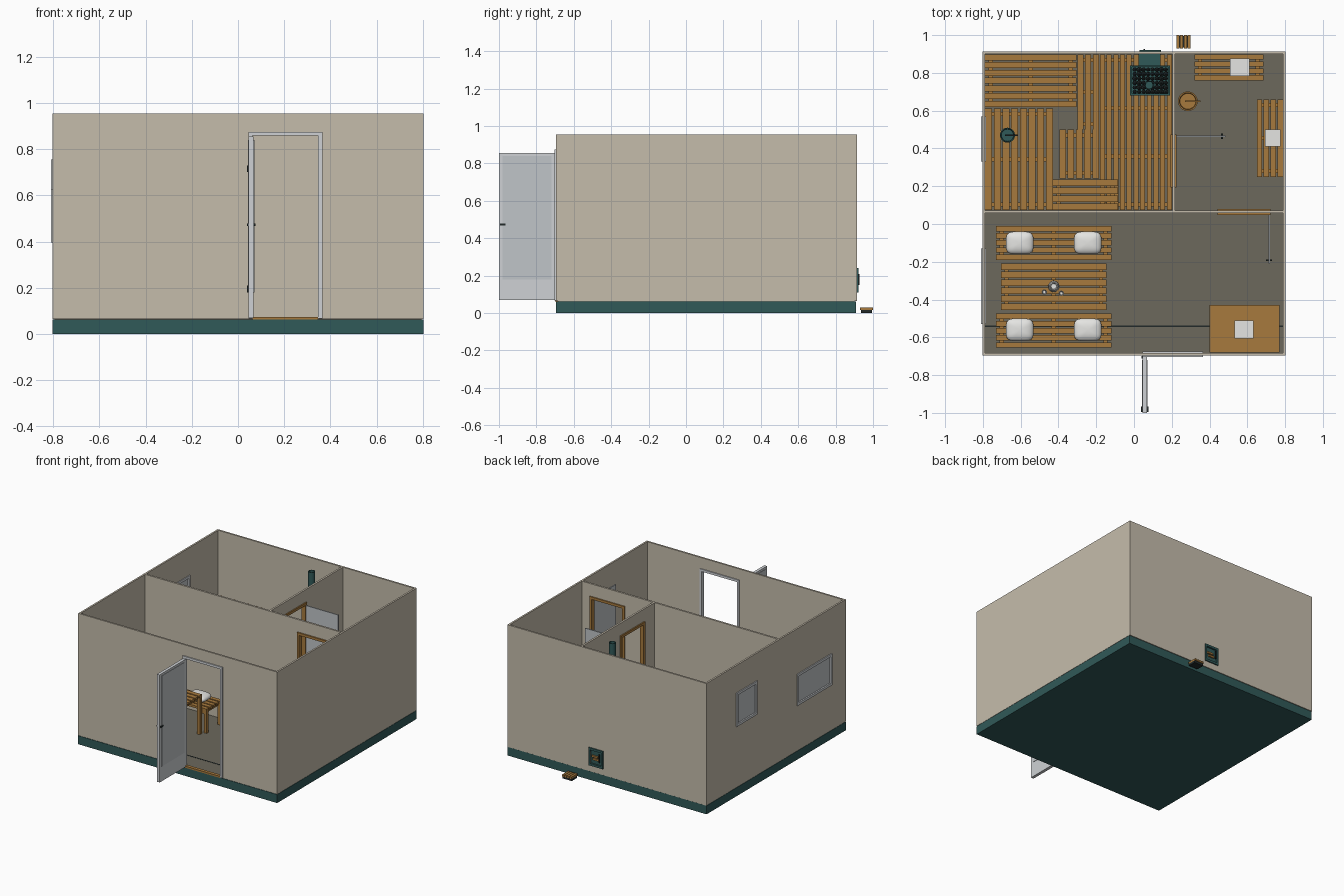
import bpy, bmesh, math, random
from mathutils import Matrix, Vector

if "Cube" in bpy.data.objects:
    bpy.data.objects.remove(bpy.data.objects["Cube"])

random.seed(4)


def mat(name, r, g, b):
    m = bpy.data.materials.new(name)
    m.diffuse_color = (r, g, b, 1)
    m.use_nodes = True
    m.node_tree.nodes["Principled BSDF"].inputs["Base Color"].default_value = m.diffuse_color
    return m


WALL = mat("plaster beige", .56, .505, .41)
TEAL = mat("dark teal", .03, .10, .098)
WOOD = mat("warm wood", .39, .195, .048)
FLOOR = mat("floor tile", .150, .140, .108)
PAINT = mat("pale grey paint", .62, .64, .66)
GLASS = mat("grey glass", .53, .56, .58)
WHITE = mat("white cloth", .78, .78, .76)
DARK = mat("dark metal", .015, .022, .022)


def finish(name, bm, m, smooth=False):
    me = bpy.data.meshes.new(name)
    bm.to_mesh(me)
    bm.free()
    ob = bpy.data.objects.new(name, me)
    bpy.context.collection.objects.link(ob)
    if m:
        me.materials.append(m)
    for p in me.polygons:
        p.use_smooth = smooth
    if smooth:
        bpy.ops.object.select_all(action='DESELECT')
        ob.select_set(True)
        bpy.context.view_layer.objects.active = ob
        bpy.ops.object.shade_smooth_by_angle(angle=math.radians(40))
    return ob


def boxes(name, m, *items):
    """One object from boxes given as (x0, x1, y0, y1, z0, z1)."""
    bm = bmesh.new()
    for x0, x1, y0, y1, z0, z1 in items:
        M = Matrix.Translation(((x0 + x1) / 2, (y0 + y1) / 2, (z0 + z1) / 2))
        M = M @ Matrix.Diagonal((x1 - x0, y1 - y0, z1 - z0, 1))
        bmesh.ops.create_cube(bm, size=1, matrix=M)
    return finish(name, bm, m)


def lathe(name, m, loc, profile, seg=20):
    bm = bmesh.new()
    vs = [bm.verts.new((r, 0, z)) for r, z in profile]
    es = [bm.edges.new(p) for p in zip(vs, vs[1:])]
    bmesh.ops.spin(bm, geom=vs + es, cent=(0, 0, 0), axis=(0, 0, 1),
                   angle=math.tau, steps=seg)
    bmesh.ops.remove_doubles(bm, verts=bm.verts, dist=.0004)
    bmesh.ops.recalc_face_normals(bm, faces=bm.faces)
    bmesh.ops.translate(bm, verts=bm.verts, vec=loc)
    return finish(name, bm, m, True)


def slat_bench(name, x0, x1, y0, y1, z, n, along, base=.068, gap=.009):
    """Slatted top with crossbars and corner legs."""
    out, t, leg = [], .016, .022
    lo, hi = (y0, y1) if along == 'x' else (x0, x1)
    w = (hi - lo + gap) / n
    for i in range(n):
        a, b = lo + i * w, lo + (i + 1) * w - gap
        out.append((x0, x1, a, b, z - t, z) if along == 'x' else (a, b, y0, y1, z - t, z))
    p, q = (x0, x1) if along == 'x' else (y0, y1)
    bars = max(2, round((q - p) / .25) + 1)
    for i in range(bars):
        c = p + .03 + (q - p - .06) * i / (bars - 1)
        bar = (c - .011, c + .011)
        out.append((*bar, lo, hi, z - .04, z - t) if along == 'x'
                   else (lo, hi, *bar, z - .04, z - t))
    if z > .15:
        for x in (x0, x1 - leg):
            for y in (y0, y1 - leg):
                out.append((x, x + leg, y, y + leg, base, z - t))
    return boxes(name, WOOD, *out)


# Foundation and floor
boxes("foundation", TEAL, (-.803, .803, -.695, .91, 0, .062))
boxes("tiled_floor", FLOOR, (-.795, .795, -.685, .9, .06, .068))
boxes("floor_drain_line", DARK, (-.79, .79, -.545, -.537, .066, .0695))

# Wall shell, with rooms, doorways, windows and hatch cut out
walls = boxes("walls", WALL, (-.803, .803, -.695, .913, .064, .955))
cuts = {
    "front_room": (-.79, .79, -.682, .058, 0, 1.1),
    "sauna_room": (-.79, .203, .072, .9, 0, 1.1),
    "wash_room": (.217, .79, .072, .9, 0, 1.1),
    "front_doorway": (.06, .35, -.75, -.64, .05, .862),
    "wash_doorway": (.455, .71, .03, .1, .05, .852),
    "sauna_doorway": (.18, .24, .205, .46, .05, .852),
    "small_window": (-.85, -.75, .345, .555, .525, .74),
    "large_window": (-.85, -.75, -.515, -.145, .41, .61),
    "stove_hatch": (.04, .13, .88, .95, .125, .225),
}
for key, b in cuts.items():
    cutter = boxes("cutter_" + key, None, b)
    cutter.hide_render = True
    cutter.hide_set(True)
    mod = walls.modifiers.new(key, 'BOOLEAN')
    mod.operation, mod.solver, mod.object = 'DIFFERENCE', 'EXACT', cutter

# Windows on the left wall
for name, y0, y1, z0, z1 in (("small", .33, .57, .51, .755), ("large", -.53, -.13, .395, .625)):
    f = .018
    X = (-.81, -.784)
    boxes(name + "_window_frame", PAINT,
          (*X, y0, y0 + f, z0, z1), (*X, y1 - f, y1, z0, z1),
          (*X, y0 + f, y1 - f, z0, z0 + f), (*X, y0 + f, y1 - f, z1 - f, z1))
    boxes(name + "_window_pane", GLASS, (-.8, -.793, y0 + f, y1 - f, z0 + f, z1 - f))

# Front door, swung open
boxes("front_door_frame", PAINT,
      (.045, .063, -.703, -.675, .066, .875), (.347, .365, -.703, -.675, .066, .875),
      (.063, .347, -.703, -.675, .858, .875))
boxes("front_threshold", WOOD, (.063, .347, -.7, -.676, .062, .074))
boxes("front_door_leaf", PAINT, (.046, .068, -1, -.703, .07, .855))
boxes("front_door_panels", GLASS,
      (.043, .071, -.98, -.72, .18, .84))
boxes("front_door_handle", DARK, (.038, .076, -.995, -.965, .468, .478))
boxes("front_door_hinges", DARK, *[(.04, .05, -.712, -.7, z, z + .03) for z in (.18, .7)])

# Inner doors with wooden frames and glass leaves
boxes("wash_door_frame", WOOD,
      (.442, .46, .048, .08, .068, .865), (.705, .723, .048, .08, .068, .865),
      (.46, .705, .048, .08, .847, .865), (.46, .705, .05, .078, .066, .076))
boxes("wash_door_leaf", GLASS, (.711, .719, -.21, .048, .08, .845))
boxes("wash_door_handle", DARK, (.7, .73, -.197, -.187, .44, .5))
boxes("sauna_door_frame", WOOD,
      (.194, .226, .192, .21, .068, .865), (.194, .226, .455, .473, .068, .865),
      (.194, .226, .21, .455, .847, .865), (.196, .224, .21, .455, .066, .076))
boxes("sauna_door_leaf", GLASS, (.226, .485, .461, .469, .08, .845))
boxes("sauna_door_handle", DARK, (.46, .47, .45, .48, .44, .5))

# Front room furniture
slat_bench("rear_dining_bench", -.73, -.12, -.19, -.01, .245, 5, 'x')
slat_bench("front_dining_bench", -.73, -.12, -.655, -.475, .245, 5, 'x')
slat_bench("dining_table", -.705, -.145, -.455, -.21, .355, 6, 'x')
boxes("side_table", WOOD, (.4, .77, -.68, -.43, .335, .355),
      *[(x, x + .025, y, y + .025, .068, .335) for x in (.405, .74) for y in (-.675, -.46)])

# Pillows: rounded puffy shapes
for i, (x, y) in enumerate([(x, y) for x in (-.605, -.245) for y in (-.1, -.56)]):
    bm = bmesh.new()
    bmesh.ops.create_uvsphere(bm, u_segments=28, v_segments=14, radius=1)
    for v in bm.verts:
        e = [math.copysign(abs(c) ** .5, c) for c in v.co]
        k = Vector((v.co.x, v.co.y, 0)).length ** .3
        v.co = (x + .073 * e[0] * k, y + .06 * e[1] * k, .274 + .029 * v.co.z)
    finish(f"pillow_{i + 1}", bm, WHITE, True)

# Jug and cups on the table
lathe("jug", WHITE, (-.425, -.33, .355),
      [(0, 0), (.024, 0), (.03, .02), (.028, .05), (.018, .07), (.022, .08), (.017, .08), (.014, .06), (0, .06)])
for i, (x, y) in enumerate(((-.475, -.36), (-.385, -.367))):
    lathe(f"cup_{i + 1}", WHITE, (x, y, .355),
          [(0, 0), (.01, 0), (.014, .032), (.011, .032), (.008, .006), (0, .006)], 14)

# Wash room benches, folded towels and bucket
slat_bench("rear_wash_bench", .32, .685, .76, .898, .245, 4, 'x')
slat_bench("side_wash_bench", .65, .788, .25, .66, .245, 4, 'y')
for name, x, y, z, w, d in (("table", .583, -.558, .355, .1, .095),
                            ("rear", .56, .83, .245, .105, .092),
                            ("side", .735, .455, .245, .083, .092)):
    boxes(name + "_towel", WHITE, (x - w / 2, x + w / 2, y - d / 2, y + d / 2, z, z + .028))


def bucket(name, m, x, y, z, r):
    h = r * 1.5
    lathe(name, m, (x, y, z), [(0, 0), (r * .8, 0), (r, h), (r * .86, h), (r * .7, .01), (0, .01)])
    lathe(name + "_water", m, (x, y, z + h * .7), [(0, 0), (r * .84, 0)])
    boxes(name + "_ladle", DARK if m is TEAL else WOOD,
          (x - r * .3, x + r * 1.3, y - .005, y + .005, z + h, z + h + .008))


bucket("wash_bucket", WOOD, .285, .65, .068, .052)
bucket("sauna_bucket", TEAL, -.67, .47, .485, .04)

# Sauna benches and duckboards
slat_bench("upper_corner_bench", -.788, -.305, .62, .898, .485, 7, 'x')
slat_bench("upper_side_bench", -.788, -.43, .074, .612, .485, 8, 'y')
slat_bench("lower_front_bench", -.43, -.085, .074, .235, .275, 4, 'x')
slat_bench("lower_side_bench", -.395, -.185, .24, .5, .275, 5, 'y')
slat_bench("lower_rear_bench", -.3, -.185, .5, .898, .275, 3, 'y')
slat_bench("floor_duckboard", -.18, .2, .074, .898, .108, 11, 'y')

# Stove with open cage, stones, flue and fuel tunnel
S = (-.02, .19, .68, .84)
boxes("stove_body", TEAL, (*S, .108, .33), (.025, .14, .84, .905, .11, .36))
boxes("stove_cage", TEAL,
      *[(a, b, c, d, z, z + .012) for z in (.34, .365, .39) for a, b, c, d in
        ((-.02, .19, .68, .69), (-.02, .19, .83, .84), (-.02, -.01, .69, .83), (.18, .19, .69, .83))],
      *[(x, x + .01, y, y + .01, .33, .402) for x in (-.02, .08, .18) for y in (.68, .83)])
bm = bmesh.new()
for i in range(8):
    for j in range(6):
        c = Vector((.004 + i * .0235, .7 + j * .0235, .36 + random.uniform(0, .02)))
        bmesh.ops.create_icosphere(bm, subdivisions=1, radius=random.uniform(.012, .017),
                                   matrix=Matrix.Translation(c))
finish("stove_stones", bm, DARK)
lathe("flue_pipe", TEAL, (.08, .735, .33), [(0, 0), (.023, 0), (.023, .622), (.018, .622), (.018, .5), (0, .5)])

# Outside fuel hatch with wood behind it
f = .012
boxes("hatch_frame", TEAL,
      (.028, .028 + f, .9, .921, .11, .24), (.142 - f, .142, .9, .921, .11, .24),
      (.04, .13, .9, .921, .11, .11 + f + .004), (.04, .13, .9, .921, .24 - f - .004, .24))
boxes("hatch_back", TEAL, (.04, .13, .898, .908, .12, .23))
boxes("hatch_logs", WOOD, (.06, .11, .9, .918, .155, .168), (.07, .12, .9, .92, .175, .188))
boxes("hatch_handle", DARK, (.05, .058, .918, .927, .15, .21))

# Small slatted step outside
boxes("outside_step", WOOD, *[(.225 + i * .0195, .241 + i * .0195, .93, 1, .016, .03) for i in range(4)])
boxes("outside_step_base", DARK, (.225, .3, .935, .995, 0, .016))
